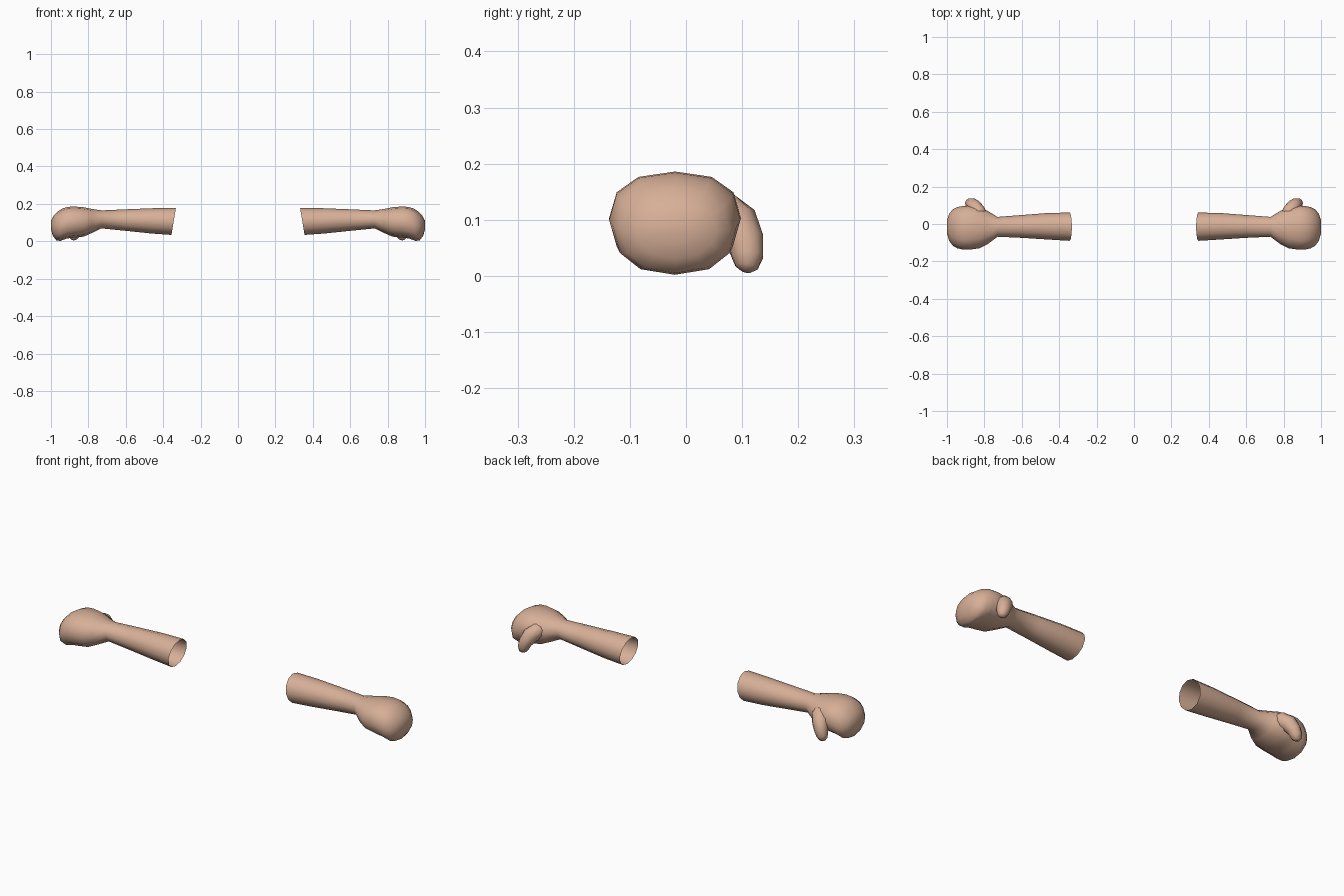
import bpy, bmesh, math
from mathutils import Vector

if "Cube" in bpy.data.objects:
    bpy.data.objects.remove(bpy.data.objects["Cube"])

skin = bpy.data.materials.new("skin")
skin.diffuse_color = (0.68, 0.43, 0.31, 1)
skin.use_nodes = True
skin.node_tree.nodes["Principled BSDF"].inputs["Base Color"].default_value = skin.diffuse_color


def finish(name, bm):
    """Turn a bmesh into a smooth object mirrored to the other side."""
    bmesh.ops.recalc_face_normals(bm, faces=bm.faces)
    me = bpy.data.meshes.new(name)
    bm.to_mesh(me)
    bm.free()
    me.materials.append(skin)
    for p in me.polygons:
        p.use_smooth = True
    ob = bpy.data.objects.new(name, me)
    bpy.context.collection.objects.link(ob)
    m = ob.modifiers.new("mirror", 'MIRROR')
    m.use_mirror_merge = False
    return ob


def loft(bm, rings, cap_start=False):
    """Skin a list of point rings; the far end is always closed."""
    vs = [[bm.verts.new(p) for p in r] for r in rings]
    n = len(vs[0])
    for a, b in zip(vs, vs[1:]):
        for i in range(n):
            j = (i + 1) % n
            bm.faces.new((a[i], a[j], b[j], b[i]))
    bm.faces.new(vs[-1])
    if cap_start:
        bm.faces.new(vs[0])


# Forearm and fist: x at top, x at bottom, y min, y max, z bottom, z top, squareness
SECTIONS = [
    (0.332, 0.356, -0.090, 0.061, 0.034, 0.179, 1.0),
    (0.450, 0.465, -0.083, 0.059, 0.042, 0.177, 1.0),
    (0.600, 0.600, -0.074, 0.048, 0.056, 0.171, 1.0),
    (0.730, 0.730, -0.068, 0.038, 0.069, 0.165, 1.0),
    (0.785, 0.780, -0.108, 0.070, 0.045, 0.174, 0.95),
    (0.830, 0.825, -0.130, 0.090, 0.025, 0.183, 0.9),
    (0.880, 0.875, -0.137, 0.098, 0.020, 0.186, 0.85),
    (0.910, 0.915, -0.137, 0.097, 0.015, 0.184, 0.85),
    (0.940, 0.950, -0.130, 0.090, 0.002, 0.175, 0.85),
    (0.966, 0.972, -0.116, 0.078, 0.005, 0.158, 0.9),
    (0.986, 0.990, -0.090, 0.055, 0.030, 0.136, 0.95),
    (1.000, 1.000, -0.050, 0.018, 0.062, 0.110, 1.0),
]
N = 12
rings = []
for xt, xb, y0, y1, z0, z1, e in SECTIONS:
    ring = []
    for i in range(N):
        a = 2 * math.pi * i / N
        c, s = math.cos(a), math.sin(a)
        c = math.copysign(abs(c) ** e, c)
        s = math.copysign(abs(s) ** e, s)
        t = (s + 1) / 2
        ring.append((xb + (xt - xb) * t, (y0 + y1) / 2 + c * (y1 - y0) / 2, z0 + (z1 - z0) * t))
    rings.append(ring)
bm = bmesh.new()
loft(bm, rings)
finish("forearm_and_fist", bm)

# Thumb: folded down beside the fist; centre point and radii along the path
PATH = [
    ((0.810, 0.030, 0.125), 0.030),
    ((0.830, 0.062, 0.115), 0.041),
    ((0.852, 0.090, 0.092), 0.041),
    ((0.866, 0.106, 0.062), 0.034),
    ((0.876, 0.110, 0.034), 0.029),
    ((0.882, 0.108, 0.016), 0.021),
    ((0.884, 0.106, 0.008), 0.009),
]
pts = [Vector(p) for p, r in PATH]
rings = []
for k, (p, r) in enumerate(PATH):
    d = (pts[min(k + 1, len(pts) - 1)] - pts[max(k - 1, 0)]).normalized()
    u = d.cross(Vector((0, 1, 0))).normalized()
    v = d.cross(u)
    rings.append([pts[k] + r * (math.cos(a) * u + math.sin(a) * v)
                  for a in (2 * math.pi * i / 10 for i in range(10))])
bm = bmesh.new()
loft(bm, rings, True)
finish("thumb", bm)
